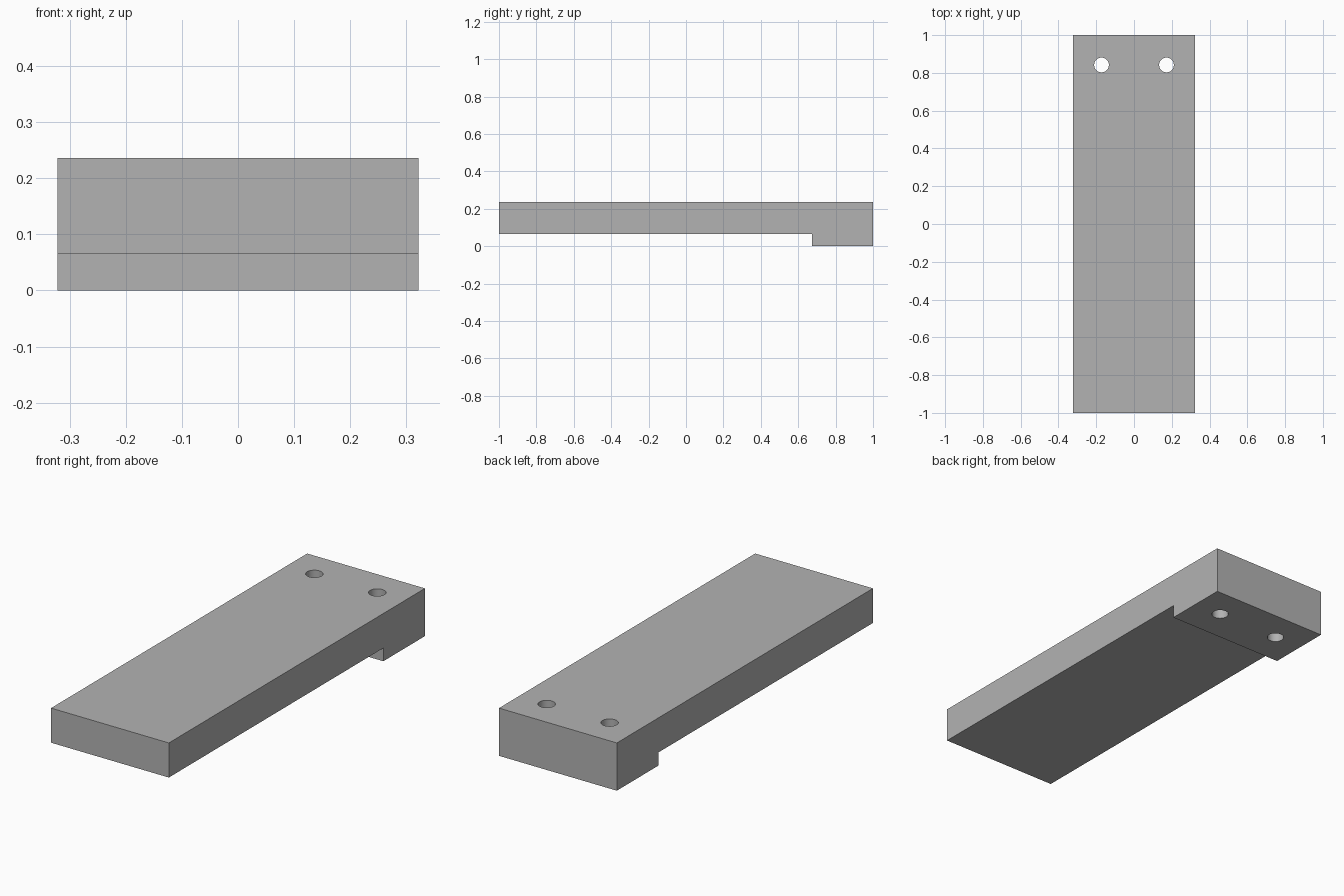
import bpy
import bmesh

cube = bpy.data.objects.get("Cube")
if cube:
    bpy.data.objects.remove(cube, do_unlink=True)

HALF_WIDTH = 0.322
HEIGHT = 0.236
STEP_Z = 0.065
STEP_Y = 0.675
HOLE_X, HOLE_Y, HOLE_RADIUS = 0.172, 0.842, 0.039

# Single grey finish
grey = bpy.data.materials.new("plain_grey")
grey.use_nodes = True
colour = (0.45, 0.45, 0.45, 1)
grey.diffuse_color = colour
grey.node_tree.nodes["Principled BSDF"].inputs["Base Color"].default_value = colour


def make_object(name, bm):
    bmesh.ops.recalc_face_normals(bm, faces=bm.faces)
    mesh = bpy.data.meshes.new(name)
    bm.to_mesh(mesh)
    bm.free()
    mesh.materials.append(grey)
    obj = bpy.data.objects.new(name, mesh)
    bpy.context.collection.objects.link(obj)
    return obj


# Stepped plate: side profile extruded across the width
profile = [(-1, STEP_Z), (STEP_Y, STEP_Z), (STEP_Y, 0),
           (1, 0), (1, HEIGHT), (-1, HEIGHT)]
bm = bmesh.new()
side = bm.faces.new([bm.verts.new((-HALF_WIDTH, y, z)) for y, z in profile])
extruded = bmesh.ops.extrude_face_region(bm, geom=[side])["geom"]
moved = [v for v in extruded if isinstance(v, bmesh.types.BMVert)]
bmesh.ops.translate(bm, verts=moved, vec=(2 * HALF_WIDTH, 0, 0))
plate = make_object("stepped_plate", bm)

# Pair of round screw holes through the thick end
bm = bmesh.new()
for sign in (-1, 1):
    hole = bmesh.ops.create_cone(bm, cap_ends=True, segments=48, depth=1,
                                 radius1=HOLE_RADIUS, radius2=HOLE_RADIUS)
    bmesh.ops.translate(bm, verts=hole["verts"], vec=(sign * HOLE_X, HOLE_Y, 0))
cutter = make_object("hole_cutter", bm)
cutter.hide_render = True

drill = plate.modifiers.new("screw_holes", "BOOLEAN")
drill.operation = "DIFFERENCE"
drill.solver = "EXACT"
drill.object = cutter

# Apply the cut, drop the cutter and smooth the hole walls
bpy.ops.object.select_all(action="DESELECT")
plate.select_set(True)
bpy.context.view_layer.objects.active = plate
bpy.ops.object.modifier_apply(modifier=drill.name)
bpy.data.objects.remove(cutter, do_unlink=True)
bpy.ops.object.shade_smooth_by_angle()
